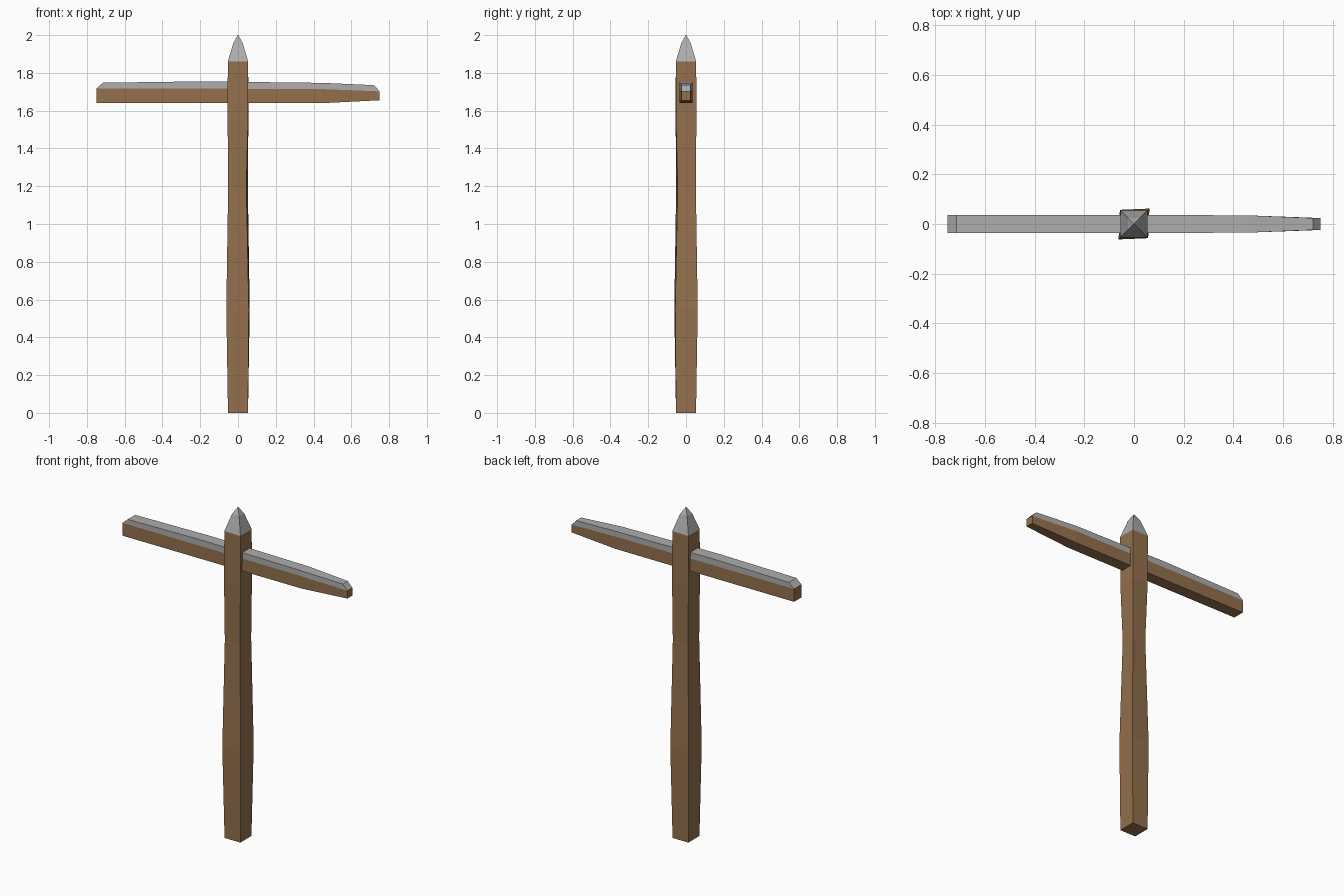
import bpy

cube = bpy.data.objects.get("Cube")
if cube:
    bpy.data.objects.remove(cube, do_unlink=True)


def material(name, rgb):
    m = bpy.data.materials.new(name)
    m.use_nodes = True
    m.diffuse_color = (*rgb, 1)
    m.node_tree.nodes["Principled BSDF"].inputs["Base Color"].default_value = (*rgb, 1)
    return m


wood = material("brown wood", (0.30, 0.165, 0.075))
stone = material("pale grey", (0.42, 0.42, 0.42))


def loft(name, rings, mats, caps, side_mat=lambda i: 0):
    """Join equal rings with quads, then add the cap faces (vertex indices, material)."""
    n = len(rings[0])
    verts = [p for ring in rings for p in ring]
    faces, slots = [], []
    for r in range(len(rings) - 1):
        for i in range(n):
            j = (i + 1) % n
            faces.append((r * n + i, r * n + j, (r + 1) * n + j, (r + 1) * n + i))
            slots.append(side_mat(i))
    for face, slot in caps:
        faces.append(face)
        slots.append(slot)
    mesh = bpy.data.meshes.new(name)
    mesh.from_pydata(verts, [], faces)
    for m in mats:
        mesh.materials.append(m)
    for poly, slot in zip(mesh.polygons, slots):
        poly.material_index = slot
    mesh.update()
    obj = bpy.data.objects.new(name, mesh)
    bpy.context.collection.objects.link(obj)
    return obj


def section(z, a, b):
    """Four-sided section: a sets the front-left/back-right corners, b the others."""
    return [(-b, -b, z), (a, -a, z), (b, b, z), (-a, a, z)]


# Post: hand-hewn square timber with a belly and a waist
post_rings = [section(0, .053, .053), section(.55, .057, .062),
              section(1.2, .044, .052), section(1.55, .053, .055),
              section(1.86, .054, .054)]
last = 4 * (len(post_rings) - 1)
loft("post", post_rings, [wood],
     [((3, 2, 1, 0), 0), (tuple(range(last, last + 4)), 0)])

# Pointed cap on the post
tip_rings = [section(1.86, .054, .054), section(1.96, .024, .024),
             section(2.0, .001, .001)]
loft("post_tip", tip_rings, [stone], [((3, 2, 1, 0), 0), ((8, 9, 10, 11), 0)])


# Crossbeam: brown below, grey along the top, sloped at both ends
def beam_ring(x, top_x, half, low, mid, top):
    return [(x, -half, low), (x, half, low), (x, half, mid),
            (top_x, half, top), (top_x, -half, top), (x, -half, mid)]


beam_rings = [beam_ring(-.75, -.715, .036, 1.64, 1.717, 1.748),
              beam_ring(-.2, -.2, .036, 1.64, 1.717, 1.755),
              beam_ring(.45, .45, .035, 1.64, 1.714, 1.747),
              beam_ring(.75, .72, .024, 1.655, 1.702, 1.735)]
e = 6 * (len(beam_rings) - 1)
loft("crossbeam", beam_rings, [wood, stone],
     [((5, 2, 1, 0), 0), ((4, 3, 2, 5), 1),
      ((e, e + 1, e + 2, e + 5), 0), ((e + 5, e + 2, e + 3, e + 4), 1)],
     lambda i: 1 if i in (2, 3, 4) else 0)
